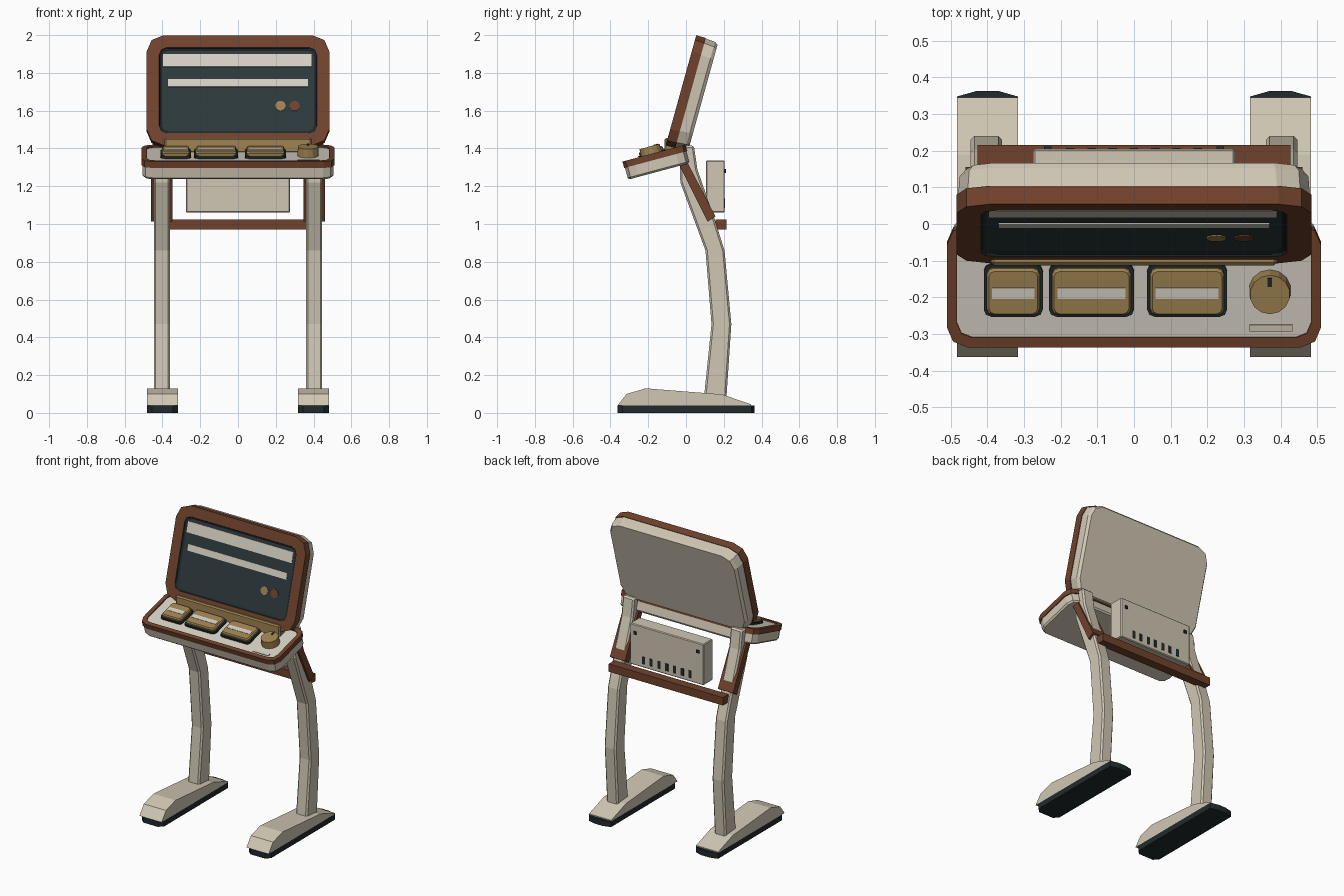
import bpy, bmesh, math
from mathutils import Matrix, Vector

if "Cube" in bpy.data.objects:
    bpy.data.objects.remove(bpy.data.objects["Cube"])


def mat(name, r, g, b):
    m = bpy.data.materials.new(name)
    m.diffuse_color = [*(((c / 255 + 0.055) / 1.055) ** 2.4 for c in (r, g, b)), 1]
    m.use_nodes = True
    m.node_tree.nodes["Principled BSDF"].inputs["Base Color"].default_value = m.diffuse_color
    return m


BEIGE = mat("warm beige", 208, 199, 180)
CREAM = mat("pale cream", 214, 208, 196)
BROWN = mat("walnut brown", 112, 66, 44)
OCHRE = mat("brass ochre", 160, 131, 82)
DARK = mat("rubber black", 33, 42, 45)
GLASS = mat("screen slate", 44, 57, 59)


def finish(name, bm, mats, frame=Matrix(), bevel=0):
    bmesh.ops.recalc_face_normals(bm, faces=bm.faces)
    me = bpy.data.meshes.new(name)
    bm.to_mesh(me)
    bm.free()
    for m in mats:
        me.materials.append(m)
    ob = bpy.data.objects.new(name, me)
    ob.matrix_world = frame
    bpy.context.collection.objects.link(ob)
    if bevel:
        mod = ob.modifiers.new("edge", "BEVEL")
        mod.width, mod.segments = bevel, 1
        mod.limit_method, mod.angle_limit = "ANGLE", math.radians(50)
    return ob


def rounded(w, h, r):
    """Rounded rectangle from half sizes, two segments per corner."""
    pts = []
    for i, (sx, sy) in enumerate(((1, 1), (-1, 1), (-1, -1), (1, -1))):
        for k in range(3):
            a = math.radians(90 * i + 45 * k)
            pts.append((sx * (w - r) + r * math.cos(a), sy * (h - r) + r * math.sin(a)))
    return pts


def loft(name, rings, mats, frame, at=(0, 0), slots=None):
    """Skin rounded rectangles (half w, half h, radius, height); slots give a material per band, then the cap."""
    bm = bmesh.new()
    loops = [[bm.verts.new((x + at[0], y + at[1], z)) for x, y in rounded(w, h, r)] for w, h, r, z in rings]
    slots = slots or [0] * len(rings)
    for a, b, s in zip(loops, loops[1:], slots):
        for i in range(len(a)):
            j = (i + 1) % len(a)
            bm.faces.new((a[i], a[j], b[j], b[i])).material_index = s
    bm.faces.new(loops[0]).material_index = slots[0]
    bm.faces.new(loops[-1]).material_index = slots[-1]
    return finish(name, bm, mats, frame)


def box(name, lo, hi, m, frame=Matrix(), bevel=0):
    bm = bmesh.new()
    bmesh.ops.create_cube(bm, size=1)
    for v in bm.verts:
        v.co = [l + (c + 0.5) * (h - l) for c, l, h in zip(v.co, lo, hi)]
    return finish(name, bm, [m], frame, bevel)


def disc(name, x, y, z, r1, r2, h, n, m, frame):
    bm = bmesh.new()
    bmesh.ops.create_cone(bm, cap_ends=True, segments=n, radius1=r1, radius2=r2, depth=h,
                          matrix=Matrix.Translation((x, y, z + h / 2)))
    return finish(name, bm, [m], frame)


def extrude(name, pts, vec, m, bevel=0):
    """Extrude a closed polygon along a vector."""
    bm = bmesh.new()
    a = [bm.verts.new(p) for p in pts]
    b = [bm.verts.new(Vector(p) + Vector(vec)) for p in pts]
    bm.faces.new(a)
    bm.faces.new(b)
    for i in range(len(a)):
        j = (i + 1) % len(a)
        bm.faces.new((a[i], a[j], b[j], b[i]))
    return finish(name, bm, [m], Matrix(), bevel)


def side(name, yz, x0, x1, m, bevel=0):
    return extrude(name, [(x0, y, z) for y, z in yz], (x1 - x0, 0, 0), m, bevel)


# Feet, legs and braces on both sides
leg = [(.095, .08), (.135, .47), (.103, .86), (-.03, 1.22), (-.035, 1.36), (-.02, 1.415),
       (.042, 1.415), (.06, 1.29), (.15, 1.03), (.204, .86), (.24, .47), (.214, .08)]
shell = [(-.363, .038), (-.315, .10), (-.214, .13), (.19, .098), (.345, .045), (.345, .038)]
brace = [(-.034, 1.31), (.003, 1.335), (.156, 1.04), (.114, 1.012)]
sole = [(.055, -.363), (.083, -.335), (.083, .348), (.03, .363)]
for s, tag in ((-1, "left"), (1, "right")):
    c = s * .4
    side(tag + "_foot_shell", shell, c - .083, c + .083, BEIGE)
    outline = sole + [(-x, y) for x, y in reversed(sole)]
    extrude(tag + "_foot_sole", [(c + x, y, 0) for x, y in outline], (0, 0, .038), DARK)
    side(tag + "_leg", leg, s * .36, s * .446, BEIGE, .01)
    side(tag + "_brace", brace, s * .347, s * .46, BROWN)

# Crossbar and rear equipment box
box("crossbar", (-.427, .155, .97), (.427, .215, 1.023), BROWN)
box("rear_box", (-.275, .105, 1.06), (.275, .205, 1.337), BEIGE, bevel=.005)
for i in range(7):
    x = (i - 3) * .058
    box("vent_slot", (x - .011, .2, 1.085), (x + .011, .2075, 1.135), DARK)
for s in (-1, 1):
    box("box_screw", (s * .235 - .01, .2, 1.27), (s * .235 + .01, .212, 1.29), DARK)

# Screen head, leaning back
screen = Matrix.Translation((0, -.0265, 1.708)) @ Matrix.Rotation(math.radians(90 - 15.5), 4, "X")
loft("screen_back_shell", [(.462, .284, .08, -.122), (.476, .295, .09, -.105), (.48, .299, .09, -.05)],
     [BEIGE], screen)
loft("screen_frame", [(.484, .302, .09, -.052), (.484, .302, .09, 0), (.417, .235, .04, 0),
                      (.414, .232, .04, -.006), (.402, .22, .03, -.012)],
     [BROWN, DARK, GLASS], screen, slots=[0, 0, 1, 1, 2])
box("screen_header_bar", (-.397, .132, -.014), (.39, .202, -.008), CREAM, screen)
box("screen_second_bar", (-.37, .022, -.014), (.37, .064, -.008), CREAM, screen)
disc("screen_ochre_dot", .225, -.083, -.014, .028, .028, .006, 10, OCHRE, screen)
disc("screen_brown_dot", .30, -.083, -.014, .028, .028, .006, 10, BROWN, screen)

# Hinge strip between screen and tray
box("hinge_strip", (-.39, -.113, 1.375), (.39, -.05, 1.456), OCHRE, bevel=.008)

# Control tray, tilted to the user
tray = Matrix.Translation((0, -.17, 1.375)) @ Matrix.Rotation(math.radians(15), 4, "X")
loft("tray_body", [(.495, .16, .045, -.1), (.505, .168, .055, -.09), (.505, .168, .055, -.034)],
     [BEIGE], tray)
loft("tray_rim", [(.51, .1725, .055, -.035), (.51, .1725, .055, 0), (.483, .145, .04, 0), (.483, .145, .04, -.008)],
     [BROWN, CREAM], tray, slots=[0, 0, 0, 1])

# Three buttons with dark surrounds and pale labels
for x0, x1 in ((-.41, -.249), (-.232, 0), (.036, .254)):
    c, w = (x0 + x1) / 2, (x1 - x0) / 2
    loft("button_surround", [(w, .0735, .02, -.012), (w, .0735, .02, .006)], [DARK], tray, (c, -.011))
    loft("button", [(w - .008, .066, .018, 0), (w - .008, .066, .018, .018), (w - .014, .06, .015, .026)],
         [OCHRE], tray, (c, -.011))
    box("button_label", (c - w + .023, -.028, .024), (c + w - .023, .003, .028), CREAM, tray)

# Knob with pointer, and small tray plate
disc("knob", .371, -.013, -.012, .058, .055, .052, 14, OCHRE, tray)
box("knob_pointer", (.365, .01, .037), (.377, .034, .043), DARK, tray)
box("tray_plate", (.315, -.129, -.01), (.432, -.11, -.004), BEIGE, tray)
